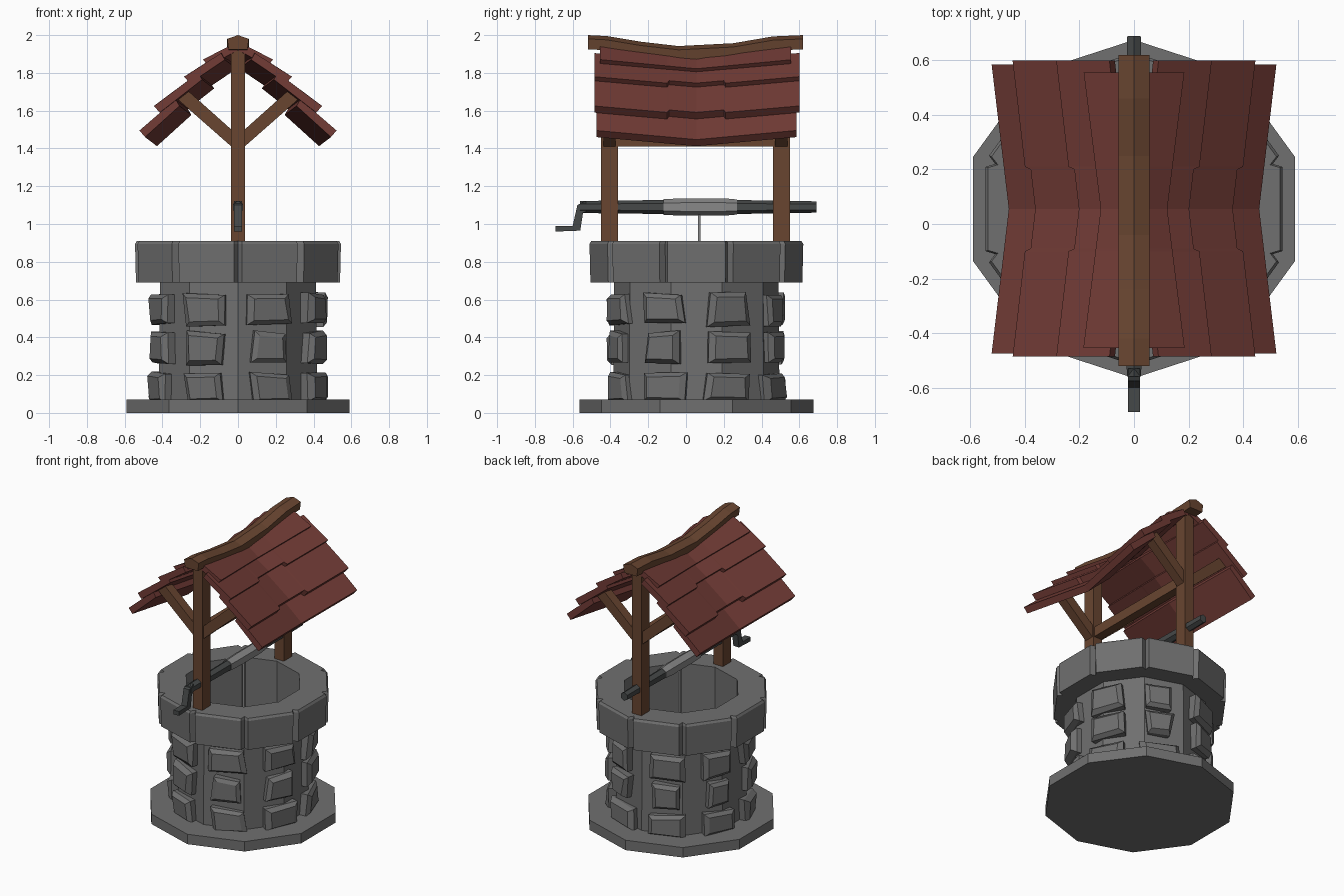
import bpy, bmesh, math, random
from mathutils import Vector

if "Cube" in bpy.data.objects:
    bpy.data.objects.remove(bpy.data.objects["Cube"])

random.seed(7)
CY = 0.055                      # centre of the well along y


def material(name, rgb):
    m = bpy.data.materials.new(name)
    m.diffuse_color = (*rgb, 1)
    m.use_nodes = True
    m.node_tree.nodes["Principled BSDF"].inputs["Base Color"].default_value = m.diffuse_color
    return m


STONE = material("stone_grey", (0.16, 0.16, 0.16))
WOOD = material("brown_wood", (0.14, 0.06, 0.03))
TILE = material("red_tile", (0.17, 0.045, 0.037))
IRON = material("dark_iron", (0.06, 0.065, 0.065))
ROPE = material("rope_grey", (0.25, 0.25, 0.25))


def loft(name, sections, mat, closed=False):
    """Bridge closed cross-sections; cap the ends unless the loft is a ring."""
    bm = bmesh.new()
    rows = [[bm.verts.new(p) for p in s] for s in sections]
    n = len(rows[0])
    for i in range(len(rows) if closed else len(rows) - 1):
        a, b = rows[i], rows[(i + 1) % len(rows)]
        for j in range(n):
            k = (j + 1) % n
            bm.faces.new((a[j], a[k], b[k], b[j]))
    if not closed:
        bm.faces.new(rows[0])
        bm.faces.new(rows[-1])
    bmesh.ops.recalc_face_normals(bm, faces=bm.faces)
    me = bpy.data.meshes.new(name)
    bm.to_mesh(me)
    bm.free()
    me.materials.append(mat)
    ob = bpy.data.objects.new(name, me)
    bpy.context.collection.objects.link(ob)
    return ob


def polar(r, deg, z):
    a = math.radians(deg)
    return Vector((r * math.cos(a), CY + r * math.sin(a), z))


def box(name, x, y, z, mat):
    q = [(x[0], y[0]), (x[1], y[0]), (x[1], y[1]), (x[0], y[1])]
    return loft(name, [[(a, b, h) for a, b in q] for h in z], mat)


def y_prism(name, profile, y0, y1, mat):
    return loft(name, [[(x, y, z) for x, z in profile] for y in (y0, y1)], mat)


CORNERS = [90 + 36 * i for i in range(10)]

# Base slab
loft("base_slab", [[polar(0.62, c, z) for c in CORNERS] for z in (0, 0.07)], STONE)

# Hollow well wall
loft("well_wall", [[polar(0.38, c, 0.06), polar(0.44, c, 0.06),
                    polar(0.435, c, 0.70), polar(0.38, c, 0.70)] for c in CORNERS],
     STONE, closed=True)

# Rim with a V notch at every corner
sections = []
for c in CORNERS:
    for d in (-2.2, 0, 2.2):
        f = math.cos(math.radians(18)) / math.cos(math.radians(18 - abs(d)))
        ro = 0.535 if d == 0 else 0.573 * f
        ri = 0.38 * f
        sections.append([polar(ri, c + d, 0.69), polar(ro - 0.005, c + d, 0.69),
                         polar(ro, c + d, 0.895), polar(ro - 0.01, c + d, 0.91),
                         polar(ri, c + d, 0.91)])
loft("well_rim", sections, STONE, closed=True)


# Rough stones set in the wall: eight per course
def wall_stone(name, ang, z0, z1, width):
    half = math.degrees(width / 2 / 0.46)
    j = lambda s: random.uniform(-s, s)
    corners = [(ang + sx * half + j(2), z + j(0.012))
               for sx, z in ((-1, z0), (1, z0), (1, z1), (-1, z1))]
    mid = (z0 + z1) / 2
    back = [polar(0.40, a, max(z, 0.06)) for a, z in corners]
    edge = [polar(0.462 + j(0.008), a, max(z, 0.06)) for a, z in corners]
    face = [polar(0.482 + j(0.007), ang + (a - ang) * 0.72, mid + (z - mid) * 0.72)
            for a, z in corners]
    loft(name, [back, edge, face], STONE)


courses = [(0.06, 0.21, 0.24), (0.26, 0.425, 0.20), (0.465, 0.63, 0.215)]
for ci, (z0, z1, w) in enumerate(courses):
    for i in range(8):
        wall_stone(f"wall_stone_{ci + 1}_{i + 1}", -112.5 + 45 * i + random.uniform(-2, 2),
                   z0, z1, w * random.uniform(0.82, 1.15))

# Posts with a pair of braces each
brace = [(0, 1.40), (0.035, 1.41), (0.325, 1.665), (0.27, 1.71), (0.035, 1.50), (0, 1.48)]
for label, y0, y1 in (("front", -0.45, -0.36), ("back", 0.46, 0.55)):
    box(label + "_post", (-0.036, 0.036), (y0, y1), (0.89, 1.94), WOOD)
    for side, s in (("left", -1), ("right", 1)):
        y_prism(f"{label}_{side}_brace", [(s * x, z) for x, z in brace],
                y0 + 0.012, y1 - 0.012, WOOD)

# Tie beam between the posts
box("tie_beam", (-0.03, 0.03), (-0.37, 0.47), (1.41, 1.48), WOOD)

# Sagging ridge beam
ridge = [(-0.52, 2.0), (-0.42, 1.995), (-0.24, 1.965), (-0.04, 1.942),
         (0.25, 1.957), (0.46, 1.993), (0.62, 2.0)]
loft("ridge_beam", [[(0, y, t), (0.057, y, t - 0.02), (0.05, y, t - 0.075),
                     (-0.05, y, t - 0.075), (-0.057, y, t - 0.02)] for y, t in ridge], WOOD)

# Overlapping roof courses: start x,z  tip x,z  y range  mid step
roof = [((0.02, 1.955), (0.185, 1.87), -0.455, 0.555, 0.0),
        ((0.09, 1.905), (0.285, 1.78), -0.485, 0.60, 0.02),
        ((0.21, 1.80), (0.445, 1.625), -0.485, 0.60, 0.02),
        ((0.33, 1.66), (0.522, 1.495), -0.475, 0.585, 0.0)]
for side, s in (("left", -1), ("right", 1)):
    for i, ((ax, az), (bx, bz), y0, y1, step) in enumerate(roof):
        secs = []
        for y, k in ((y0, 0), (-0.10, 0), (-0.09, 1), (CY, 1), (0.20, 1), (0.21, 0), (y1, 0)):
            sag = 1 - (abs(y - CY) / ((y1 - y0) / 2))
            dx, dz = 0.063 * sag, 0.048 * sag
            top_x, tip_x = max(0.0, ax - dx), bx - dx - k * step
            top_z, tip_z = az - dz, bz - dz + k * step * 0.7
            secs.append([(s * top_x, y, top_z), (s * tip_x, y, tip_z),
                         (s * (tip_x - 0.03), y, tip_z - 0.035),
                         (s * max(0, top_x - 0.02), y, top_z - 0.035)])
        loft(f"{side}_roof_course_{i + 1}", secs, TILE)


# Windlass axle, wound rope and hanging rope
def hexagon(y, r, z=1.09):
    return [(r * math.sin(math.radians(60 * i)) * 0.95, y,
             z + r * math.cos(math.radians(60 * i))) for i in range(6)]


loft("windlass_axle", [hexagon(y, r) for y, r in
                       ((-0.56, 0.032), (-0.12, 0.037), (0.27, 0.037), (0.69, 0.03))], IRON)
loft("wound_rope", [hexagon(y, r) for y, r in
                    ((-0.12, 0.042), (0.0, 0.046), (0.2, 0.046), (0.27, 0.04))], ROPE)
box("hanging_rope", (-0.007, 0.007), (0.063, 0.077), (0.45, 1.06), ROPE)

# Crank swept along a bent path: y, z pairs for upper and lower edges
crank = [((-0.53, 1.122), (-0.53, 1.065)), ((-0.575, 1.10), (-0.545, 1.06)),
         ((-0.60, 0.99), (-0.56, 0.965)), ((-0.69, 0.99), (-0.69, 0.96))]
loft("crank_handle", [[(-0.022, *a), (0.022, *a), (0.022, *b), (-0.022, *b)]
                      for a, b in crank], IRON)
